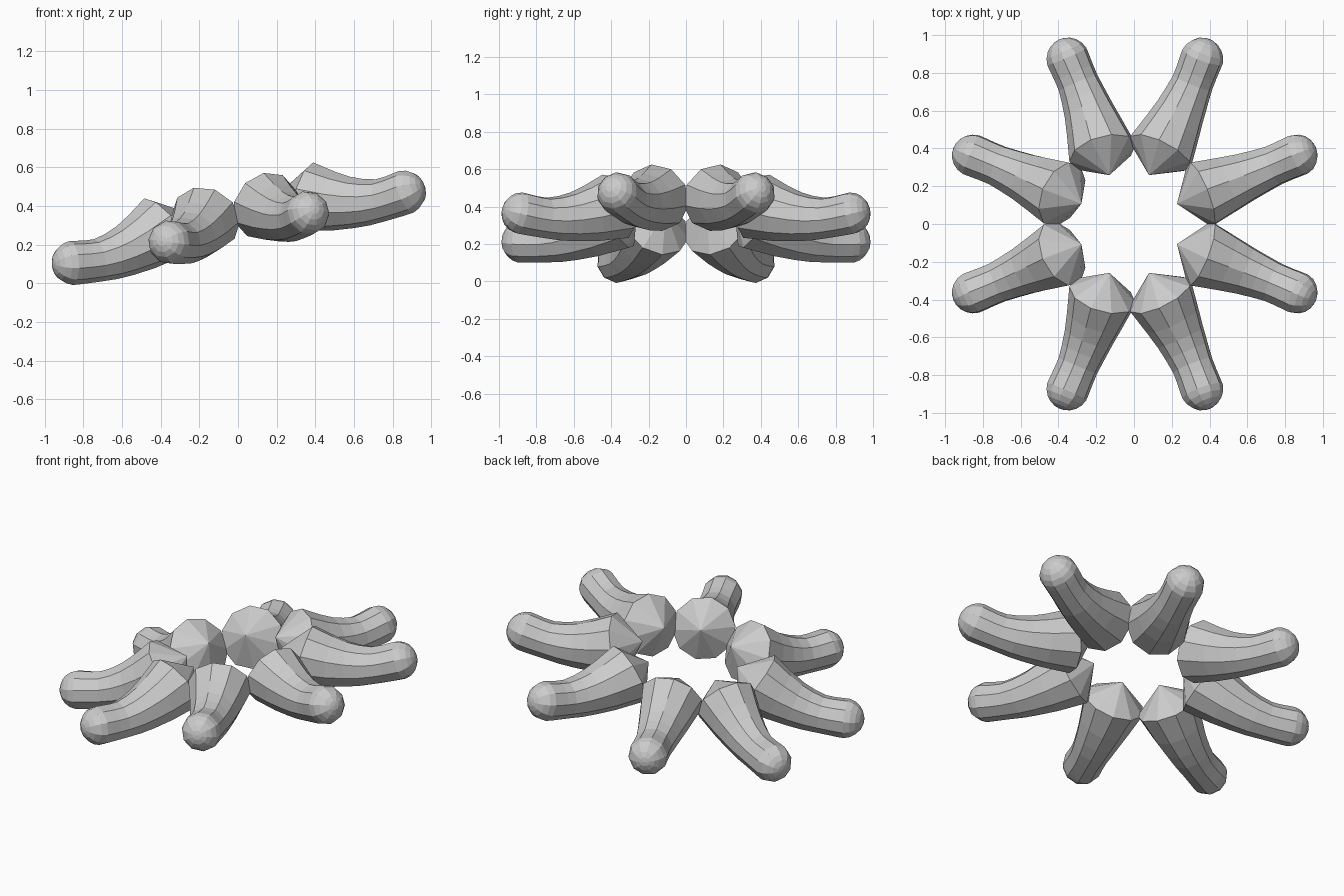
import bpy, bmesh
from math import sin, cos, pi, radians
from mathutils import Vector, Matrix

if "Cube" in bpy.data.objects:
    bpy.data.objects.remove(bpy.data.objects["Cube"])

SIDES = 10
TILT = Matrix.Translation((0, 0, 0.307)) @ Matrix.Rotation(radians(-12), 4, 'Y')

# sections along one arm: distance from ring centre, height, slope (deg), radius
sections = [(0.407, 0.064, -24.5, 0.183),
            (0.55, 0.013, -16, 0.153),
            (0.65, -0.014, -9, 0.133),
            (0.73, -0.028, -4, 0.121),
            (0.81, -0.033, 2, 0.111),
            (0.87, -0.029, 6, 0.111)]
# rounded tip
tip, slope, R = Vector((0.944, 0, -0.02)), 8, 0.115
axis = Vector((cos(radians(slope)), 0, sin(radians(slope))))
for a in (-10, 8, 26, 44, 60, 76):
    c = tip + axis * R * sin(radians(a))
    sections.append((c.x, c.z, slope, R * cos(radians(a))))


def build_arm(name, angle):
    bm = bmesh.new()
    rings = []
    for x, z, s, r in sections:
        up = Vector((-sin(radians(s)), 0, cos(radians(s))))
        side = Vector((0, 1, 0))
        c = Vector((x, 0, z))
        rings.append([bm.verts.new(c + up * r * cos(2 * pi * i / SIDES)
                                   + side * r * sin(2 * pi * i / SIDES))
                      for i in range(SIDES)])
    inner = bm.verts.new((0.28, 0, 0.122))      # pointed inner end
    outer = bm.verts.new(tip + axis * R)
    for i in range(SIDES):
        j = (i + 1) % SIDES
        for a, b in zip(rings, rings[1:]):
            bm.faces.new((a[i], a[j], b[j], b[i]))
        bm.faces.new((inner, rings[0][j], rings[0][i]))
        bm.faces.new((outer, rings[-1][i], rings[-1][j]))
    bm.transform(TILT @ Matrix.Rotation(angle, 4, 'Z'))
    bmesh.ops.recalc_face_normals(bm, faces=bm.faces[:])
    me = bpy.data.meshes.new(name)
    bm.to_mesh(me)
    bm.free()
    ob = bpy.data.objects.new(name, me)
    bpy.context.collection.objects.link(ob)


# ring of eight arms on a tilted plane
for k in range(8):
    build_arm(f"arm_{k + 1}", radians(22.5 + 45 * k))
